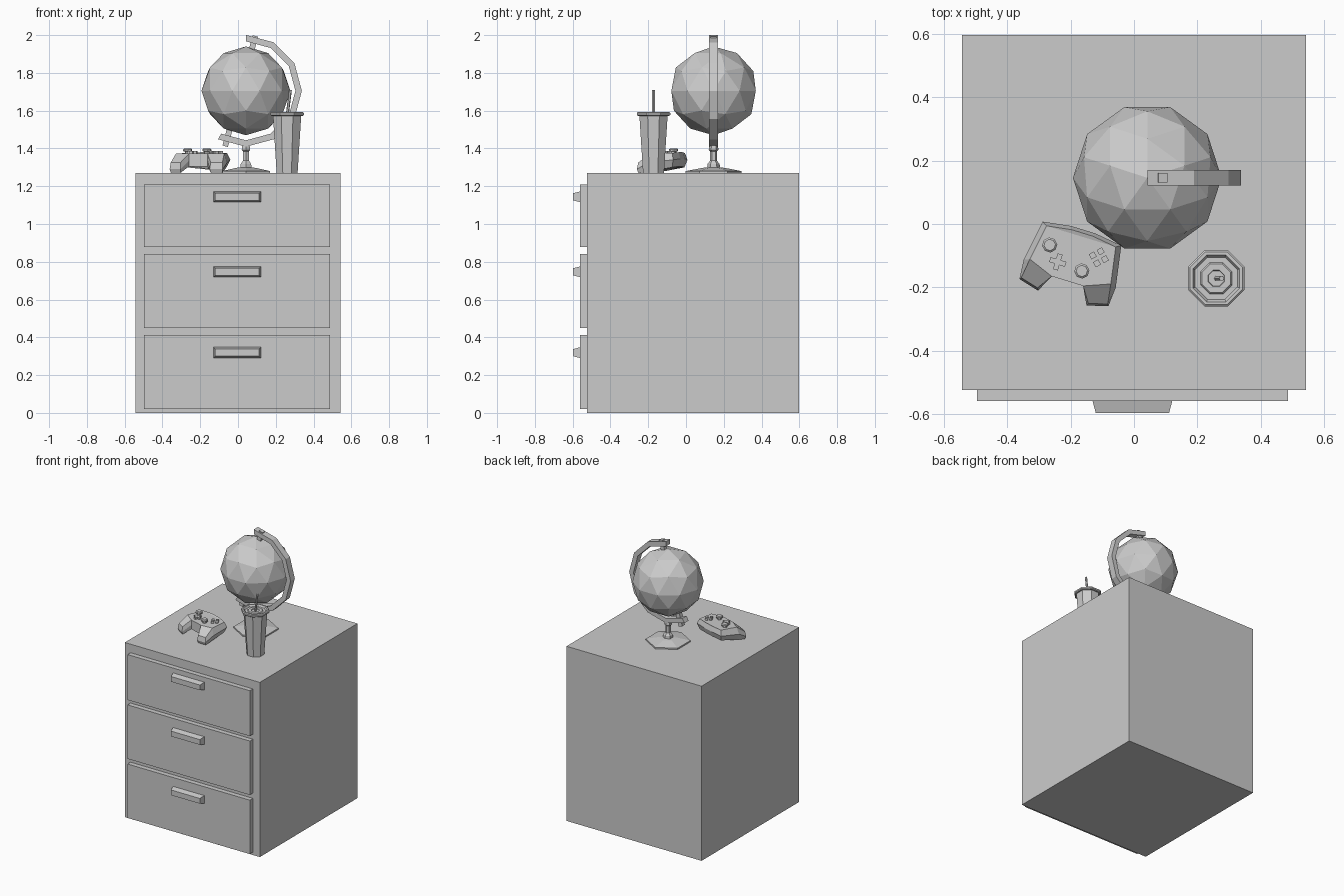
import bpy, bmesh
from math import sin, cos, pi, radians
from mathutils import Matrix, Vector

if "Cube" in bpy.data.objects:
    bpy.data.objects.remove(bpy.data.objects["Cube"])


def make(name, verts, faces, matrix=None):
    me = bpy.data.meshes.new(name)
    me.from_pydata([tuple(v) for v in verts], [], faces)
    bm = bmesh.new()
    bm.from_mesh(me)
    bmesh.ops.recalc_face_normals(bm, faces=bm.faces)
    bm.to_mesh(me)
    bm.free()
    ob = bpy.data.objects.new(name, me)
    bpy.context.collection.objects.link(ob)
    if matrix:
        ob.matrix_world = matrix
    return ob


def stack(name, rings, matrix=None):
    """Skin a list of equal-length vertex rings and cap both ends."""
    n = len(rings[0])
    faces = [(k * n + i, k * n + (i + 1) % n, (k + 1) * n + (i + 1) % n, (k + 1) * n + i)
             for k in range(len(rings) - 1) for i in range(n)]
    faces += [tuple(range(n)), tuple(range((len(rings) - 1) * n, len(rings) * n))]
    return make(name, [v for r in rings for v in r], faces, matrix)


def lathe(name, profile, sides, turn=0.0, matrix=None):
    rings = [[(r * cos(turn + 2 * pi * i / sides), r * sin(turn + 2 * pi * i / sides), z)
              for i in range(sides)] for r, z in profile]
    return stack(name, rings, matrix)


def box(name, x0, x1, y0, y1, z0, z1, inset=0.0, matrix=None):
    """Box whose front (-y) face may be inset to make a taper."""
    def rect(y, d):
        return [(x0 + d, y, z0 + d), (x1 - d, y, z0 + d), (x1 - d, y, z1 - d), (x0 + d, y, z1 - d)]
    return stack(name, [rect(y1, 0), rect(y0, inset)], matrix)


# Cabinet, drawers and tapered handles
box("cabinet", -0.543, 0.543, -0.525, 0.597, 0, 1.27)
for i, (z0, z1, h) in enumerate([(0.02, 0.412, 0.319), (0.45, 0.842, 0.747), (0.878, 1.208, 1.144)]):
    box(f"drawer_{i + 1}", -0.497, 0.487, -0.56, -0.52, z0, z1)
    box(f"drawer_handle_{i + 1}", -0.132, 0.122, -0.597, -0.555, h - 0.03, h + 0.03, 0.011)

# Globe
C = Vector((0.042, 0.146, 1.705))
bpy.ops.mesh.primitive_ico_sphere_add(subdivisions=2, radius=0.235, location=C, rotation=(0, 0, pi / 2))
bpy.context.object.name = "globe"

# Globe arm: 210 degree arc in 30 degree steps
rings = []
for k in range(8):
    a = radians(-120 + 30 * k)
    rings.append([C + Vector((r * cos(a), y, r * sin(a)))
                  for r, y in [(0.262, -0.024), (0.296, -0.024), (0.296, 0.024), (0.262, 0.024)]])
stack("globe_arm", rings)

# Pivot pins along the tilted axis
for name, x, z, h in [("top_pin", 0.081, 1.955, 0.042), ("bottom_pin", -0.055, 1.46, 0.05)]:
    box(name, -0.015, 0.015, -0.015, 0.015, -h, h,
        matrix=Matrix.Translation((x, C.y, z)) @ Matrix.Rotation(radians(15), 4, 'Y'))

# Hexagonal stand
lathe("globe_stand", [(0.148, 1.27), (0.148, 1.28), (0.06, 1.297), (0.034, 1.30), (0.032, 1.318),
                      (0.018, 1.335), (0.018, 1.385), (0.026, 1.392), (0.02, 1.435)],
      6, pi / 6, Matrix.Translation((C.x, C.y, 0)))

# Cup with recessed lid
cup = Matrix.Translation((0.26, -0.172, 0))
lathe("cup", [(0.06, 1.27), (0.081, 1.576)], 8, pi / 8, cup)
lathe("cup_lid", [(0.09, 1.573), (0.096, 1.578), (0.096, 1.588), (0.09, 1.593), (0.08, 1.593),
                  (0.072, 1.58), (0.054, 1.58), (0.049, 1.586), (0.028, 1.586), (0.026, 1.58)],
      8, pi / 8, cup)
lathe("straw", [(0.008, 0), (0.008, 0.14)], 6, 0,
      Matrix.Translation((0.26, -0.172, 1.57)) @ Matrix.Rotation(radians(7), 4, 'Y'))

# Game controller body: right half outline (x, y, bottom z, middle z, top z), mirrored
M = Matrix.Translation((-0.187, -0.104, 0)) @ Matrix.Rotation(radians(-17), 4, 'Z')
half = [(0.04, 0.09, 1.305, 1.345, 1.38), (0.13, 0.077, 1.30, 1.34, 1.376),
        (0.152, -0.055, 1.28, 1.325, 1.372), (0.147, -0.118, 1.27, 1.29, 1.325),
        (0.08, -0.136, 1.27, 1.29, 1.325), (0.052, -0.08, 1.305, 1.335, 1.372)]
outline = half + [(-p[0], *p[1:]) for p in reversed(half)]
verts = []
for layer, s in [(2, 0.86), (3, 1.0), (4, 0.88)]:
    for p in outline:
        grip = p[1] < -0.1
        cx = (0.112 if p[0] > 0 else -0.112) if grip else 0
        cy = -0.07 if grip else 0
        f = s if p[1] > -0.07 or grip else 1
        verts.append((cx + (p[0] - cx) * f, cy + (p[1] - cy) * f, p[layer]))
faces = [(k * 12 + i, k * 12 + (i + 1) % 12, k * 12 + 12 + (i + 1) % 12, k * 12 + 12 + i)
         for k in range(2) for i in range(12)]
for o in (0, 24):
    faces += [tuple(o + i for i in f) for f in [(0, 1, 10, 11), (1, 2, 5, 6, 9, 10), (2, 3, 4, 5), (6, 7, 8, 9)]]
make("controller_body", verts, faces, M)

# Thumb sticks, four buttons and direction pad
for i, (x, y) in enumerate([(-0.087, 0.013), (0.034, -0.036)]):
    lathe(f"thumb_stick_{i + 1}", [(0.015, 1.36), (0.015, 1.383), (0.024, 1.386), (0.024, 1.395), (0.018, 1.4)],
          8, pi / 8, M @ Matrix.Translation((x, y, 0)))
for i in range(4):
    a = i * pi / 2
    lathe(f"button_{i + 1}", [(0.013, 1.36), (0.013, 1.387)], 4, 0,
          M @ Matrix.Translation((0.073 + 0.02 * cos(a), 0.021 + 0.02 * sin(a), 0)))
a, b = 0.026, 0.008
cross = [(a, -b), (a, b), (b, b), (b, a), (-b, a), (-b, b), (-a, b), (-a, -b), (-b, -b), (-b, -a), (b, -a), (b, -b)]
stack("direction_pad", [[(x, y, z) for x, y in cross] for z in (1.36, 1.387)],
      M @ Matrix.Translation((-0.047, -0.031, 0)))
